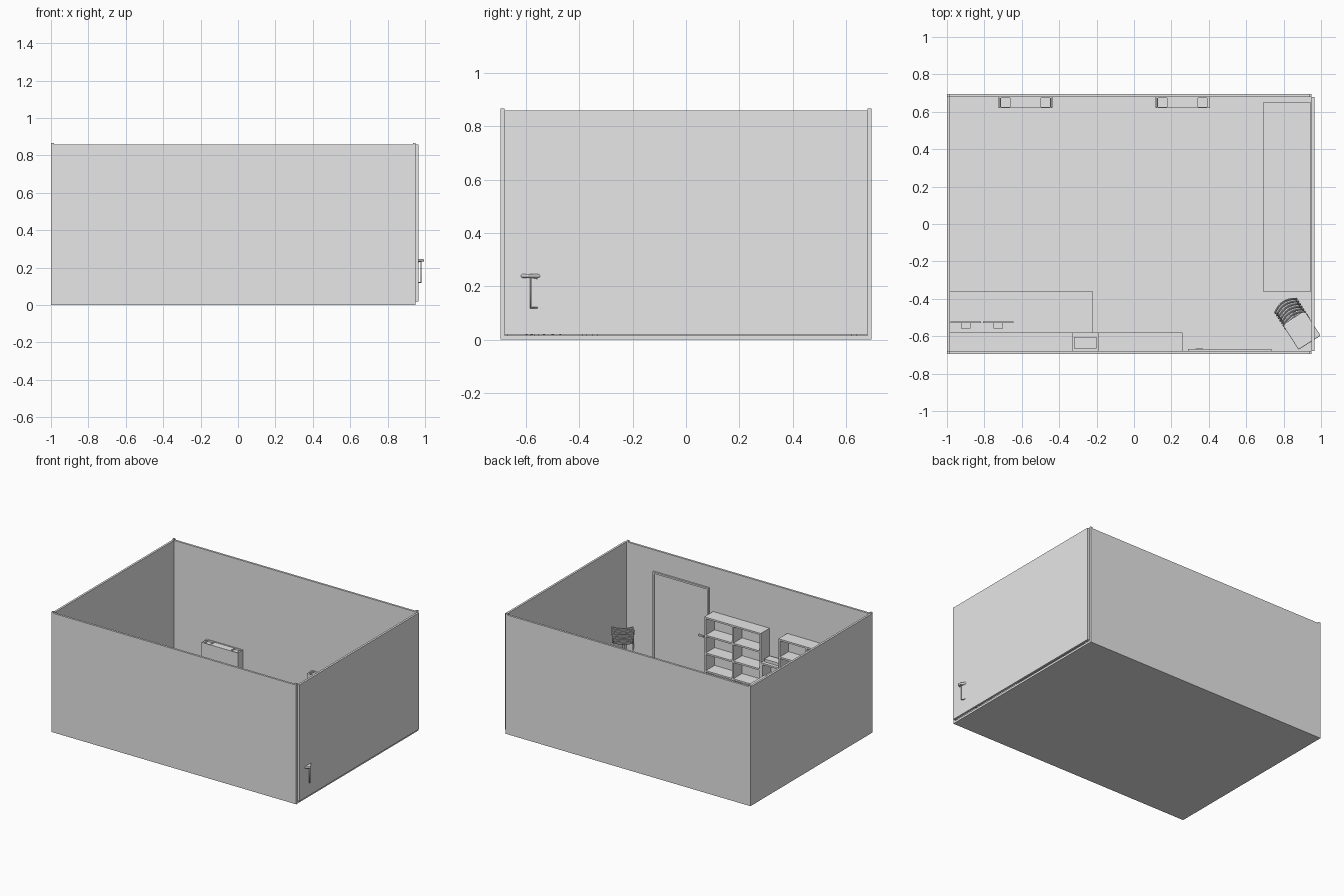
import bpy
import bmesh
from math import sin, cos, pi, radians
from mathutils import Matrix, Vector

cube = bpy.data.objects.get("Cube")
if cube:
    bpy.data.objects.remove(cube, do_unlink=True)

GREY = (0.8, 0.8, 0.8, 1)
grey = bpy.data.materials.new("plain grey")
grey.use_nodes = True
grey.diffuse_color = GREY
grey.node_tree.nodes["Principled BSDF"].inputs["Base Color"].default_value = GREY


def add_box(bm, x0, x1, y0, y1, z0, z1):
    size = Vector((x1 - x0, y1 - y0, z1 - z0))
    mid = Vector((x0 + x1, y0 + y1, z0 + z1)) / 2
    bmesh.ops.create_cube(bm, size=1,
                          matrix=Matrix.Translation(mid) @ Matrix.Diagonal(size).to_4x4())


def boxes(name, *limits):
    """One object made of several boxes."""
    bm = bmesh.new()
    for lim in limits:
        add_box(bm, *lim)
    mesh = bpy.data.meshes.new(name)
    bm.to_mesh(mesh)
    bm.free()
    obj = bpy.data.objects.new(name, mesh)
    mesh.materials.append(grey)
    bpy.context.collection.objects.link(obj)
    return obj


def tube(name, points, radius, parent):
    curve = bpy.data.curves.new(name, 'CURVE')
    curve.dimensions = '3D'
    curve.bevel_depth = radius
    curve.bevel_resolution = 1
    curve.use_fill_caps = True
    spline = curve.splines.new('POLY')
    spline.points.add(len(points) - 1)
    for p, co in zip(spline.points, points):
        p.co = (*co, 1)
    curve.materials.append(grey)
    obj = bpy.data.objects.new(name, curve)
    bpy.context.collection.objects.link(obj)
    obj.parent = parent


# Room shell
T = 0.015
W, E, S, N = -1.0, 0.95, -0.695, 0.695
TOP = 0.858
boxes("floor", (W, E, S, N, 0, T))
boxes("front_wall", (W, E, S, S + T, T, TOP))
boxes("back_wall", (W, E, N - T, N, T, TOP))
boxes("right_wall", (W, W + T, S + T, N - T, T, TOP))
boxes("left_wall", (E, E + T, S + T, N - T, 0.02, TOP))
boxes("corner_posts", *[(x, x + T, y, y + T, T, 0.867)
                        for x in (W, E - T) for y in (S, N - T)])

# Door on the inside of the front wall
Y = S + T
boxes("door_frame", (0.29, 0.302, Y, Y + 0.012, T, 0.705),
      (0.723, 0.735, Y, Y + 0.012, T, 0.705),
      (0.302, 0.723, Y, Y + 0.012, 0.693, 0.705))
boxes("door_leaf", (0.302, 0.723, Y, Y + 0.004, T, 0.693))
boxes("door_handle", (0.33, 0.37, Y + 0.004, Y + 0.014, 0.34, 0.35))


def shelf_unit(name, x0, x1, height, columns, rows, board=0.012):
    y0, y1 = S + 0.003, -0.58
    parts = []
    for i in range(columns + 1):
        x = x0 + (x1 - x0 - board) * i / columns
        parts.append((x, x + board, y0, y1, T, height))
    for j in range(rows + 1):
        z = T + (height - T - board) * j / rows
        parts.append((x0, x1, y0, y1, z, z + board))
    boxes(name, *parts)


# Open shelving along the front wall
shelf_unit("wide_shelf", -0.985, -0.33, 0.54, 3, 4)
shelf_unit("tall_shelf", -0.19, 0.26, 0.54, 2, 4)
shelf_unit("low_shelf", -0.33, -0.19, 0.33, 1, 3)
boxes("storage_box", (-0.32, -0.2, -0.665, -0.605, 0.33, 0.35))


def desk(name, x0, x1, y0, y1, height):
    leg = 0.02
    parts = [(x0, x1, y0, y1, height - 0.012, height)]
    for x in (x0 + 0.01, x1 - 0.01 - leg):
        for y in (y0 + 0.01, y1 - 0.01 - leg):
            parts.append((x, x + leg, y, y + leg, T, height - 0.012))
    boxes(name, *parts)


desk("work_desk", -0.985, -0.22, -0.58, -0.36, 0.25)
desk("long_desk", 0.69, 0.945, -0.36, 0.65, 0.25)

# Two monitors on the work desk
for i, x in enumerate((-0.9, -0.725)):
    boxes(f"monitor_{i + 1}",
          (x - 0.082, x + 0.082, -0.53, -0.52, 0.28, 0.38),
          (x - 0.025, x + 0.025, -0.56, -0.53, 0.30, 0.34),
          (x - 0.01, x + 0.01, -0.56, -0.55, 0.25, 0.32),
          (x - 0.082, x + 0.082, -0.575, -0.54, 0.25, 0.256))

# Radiators on the back wall, with a grille and two square collars on top
for i, x in enumerate((-0.725, 0.115)):
    parts = [(x, x + 0.29, 0.62, N - T, 0.04, 0.205)]
    parts += [(x, x + 0.29, y, y + 0.006, 0.205, 0.217) for y in (0.62, 0.674)]
    parts += [(a, a + 0.006, 0.626, 0.674, 0.205, 0.217)
              for a in (x, x + 0.008, x + 0.062, x + 0.222, x + 0.276, x + 0.284)]
    parts.append((x + 0.068, x + 0.222, 0.626, 0.674, 0.205, 0.214))
    boxes(f"radiator_{i + 1}", *parts)

# Chair: local -y is its front, origin under the top of its back
chair = bpy.data.objects.new("chair", None)
bpy.context.collection.objects.link(chair)
chair.hide_render = True
chair.location = (0.794, -0.409, 0)
chair.rotation_euler.z = radians(32.7)

# Curved back slats
for k in range(7):
    t = k / 6
    bm = bmesh.new()
    bmesh.ops.create_grid(bm, x_segments=8, y_segments=1, size=1)
    for v in bm.verts:
        side, edge = v.co.x, v.co.y
        v.co = (side * 0.07, -0.012 - 0.1 * t - 0.025 * side ** 2 + 0.004 * edge,
                0.37 - 0.15 * t + 0.009 * edge)
    mesh = bpy.data.meshes.new("back_slat")
    bm.to_mesh(mesh)
    bm.free()
    mesh.materials.append(grey)
    slat = bpy.data.objects.new(f"back_slat_{k + 1}", mesh)
    bpy.context.collection.objects.link(slat)
    slat.parent = chair
    slat.modifiers.new("thickness", 'SOLIDIFY').thickness = 0.005

# Seat with rounded corners
seat = boxes("seat", (-0.07, 0.07, -0.268, -0.11, 0.232, 0.246))
seat.parent = chair
bevel = seat.modifiers.new("rounding", 'BEVEL')
bevel.width = 0.006
bevel.segments = 3

# Side frames, pedestal and star foot
for side, label in ((-1, "right"), (1, "left")):
    x = side * 0.062
    tube(f"{label}_side_frame", [(x, -0.037, 0.375), (x, -0.13, 0.215), (x, -0.245, 0.235),
                                 (x, -0.245, 0.12), (x, -0.15, 0.12), (0, -0.15, 0.12)],
         0.004, chair)
tube("pedestal", [(0, -0.15, 0.03), (0, -0.15, 0.235)], 0.008, chair)
for k in range(5):
    a = 2 * pi * k / 5
    tube(f"foot_{k + 1}", [(0, -0.15, 0.045),
                           (0.07 * cos(a), -0.15 + 0.07 * sin(a), 0.022)], 0.006, chair)
